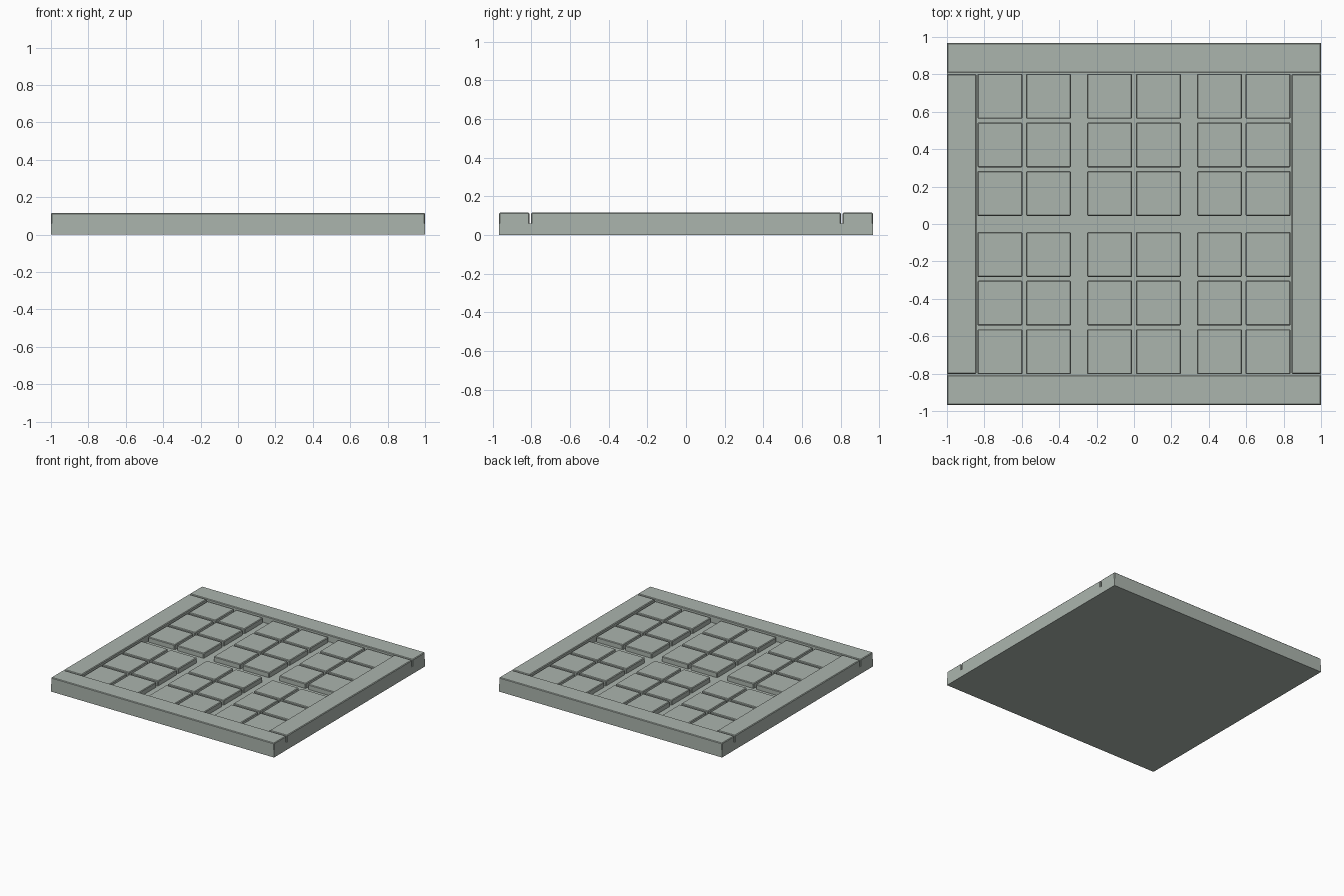
import bpy

cube = bpy.data.objects.get("Cube")
if cube:
    bpy.data.objects.remove(cube)

stone = bpy.data.materials.new("grey_green_stone")
stone.use_nodes = True
COLOUR = (0.41, 0.46, 0.42, 1)
stone.diffuse_color = COLOUR
stone.node_tree.nodes["Principled BSDF"].inputs["Base Color"].default_value = COLOUR


def block(name, x, y, z, bevel=0.005):
    """Box spanning the given (low, high) ranges, with chamfered edges."""
    spans = (x, y, z)
    bpy.ops.mesh.primitive_cube_add(size=1, location=[(a + b) / 2 for a, b in spans])
    ob = bpy.context.object
    ob.name = name
    ob.scale = [b - a for a, b in spans]
    bpy.ops.object.transform_apply(location=False, rotation=False, scale=True)
    ob.data.materials.append(stone)
    if bevel:
        mod = ob.modifiers.new("edge_chamfer", "BEVEL")
        mod.width = bevel
        mod.segments = 1
    return ob


HALF_X, HALF_Y, TOP, BED = 1.0, 0.967, 0.115, 0.06
INNER_X, INNER_Y, TILE, TILE_TOP = 0.842, 0.805, 0.24, 0.1

# Slab under everything
block("base_slab", (-HALF_X, HALF_X), (-HALF_Y, HALF_Y), (0, BED), 0)

# Raised border: two long end bars and two side bars between them
for side, name in ((-1, "front"), (1, "back")):
    y = sorted((side * (INNER_Y + 0.004), side * HALF_Y))
    block(name + "_border", (-HALF_X, HALF_X), y, (BED - 0.01, TOP))
for side, name in ((-1, "right"), (1, "left")):
    x = sorted((side * INNER_X, side * HALF_X))
    block(name + "_border", x, (-INNER_Y + 0.004, INNER_Y - 0.004), (BED - 0.01, TOP))

# Six groups of square tiles, two wide and three deep
for group_x in (-0.587, 0, 0.587):
    for group_y in (-0.423, 0.423):
        for col in (-0.5, 0.5):
            for row in (-1, 0, 1):
                cx = group_x + col * (TILE + 0.02)
                cy = group_y + row * (TILE + 0.02)
                block("paving_tile", (cx - TILE / 2, cx + TILE / 2),
                      (cy - TILE / 2, cy + TILE / 2), (BED - 0.01, TILE_TOP))
